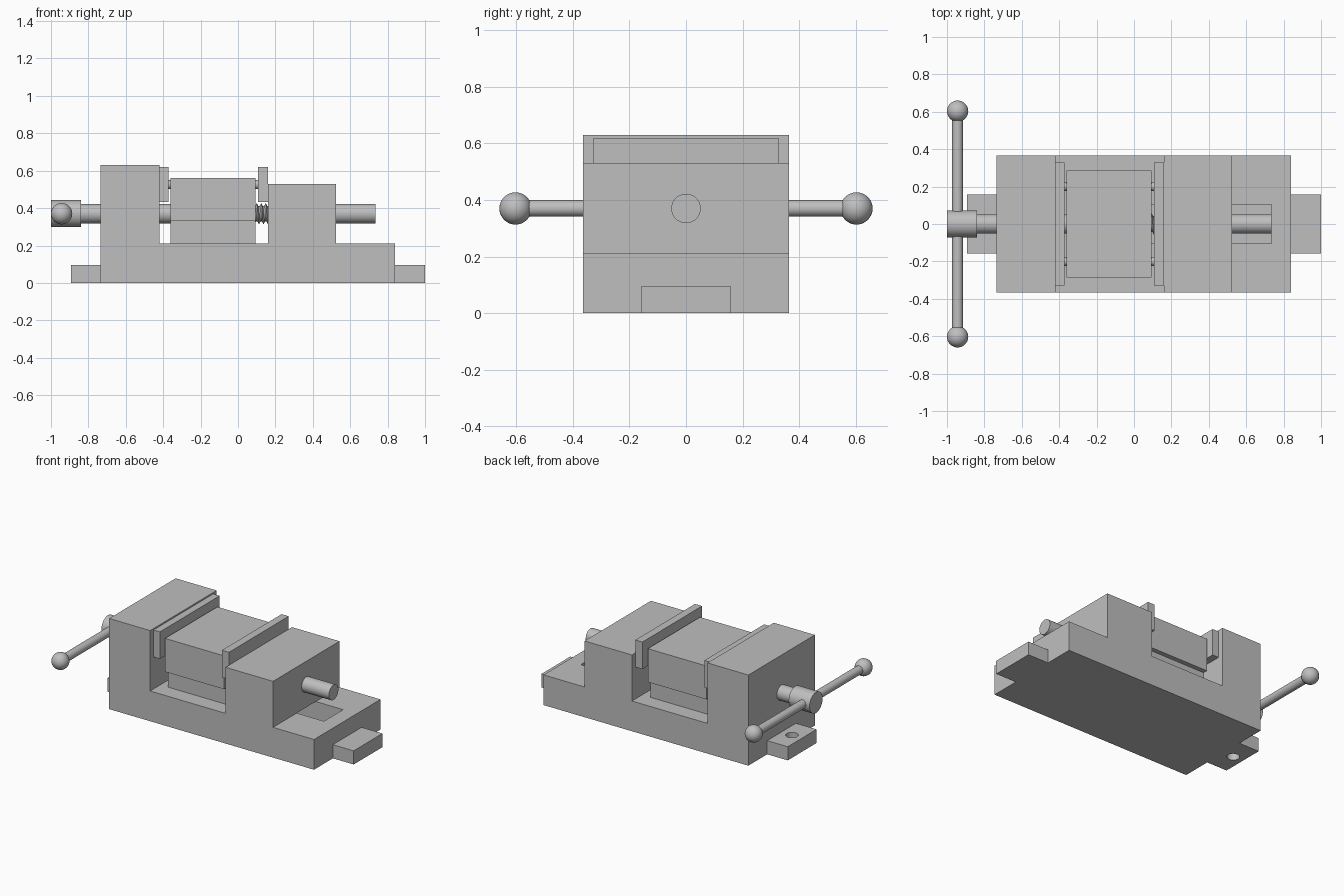
import bpy, bmesh, math
from mathutils import Matrix, Vector

if "Cube" in bpy.data.objects:
    bpy.data.objects.remove(bpy.data.objects["Cube"])

steel = bpy.data.materials.new("grey_steel")
steel.diffuse_color = (0.52, 0.52, 0.52, 1)
steel.use_nodes = True
steel.node_tree.nodes["Principled BSDF"].inputs["Base Color"].default_value = steel.diffuse_color


def finish(name, bm, smooth=False):
    bmesh.ops.recalc_face_normals(bm, faces=bm.faces)
    mesh = bpy.data.meshes.new(name)
    bm.to_mesh(mesh)
    bm.free()
    mesh.materials.append(steel)
    ob = bpy.data.objects.new(name, mesh)
    bpy.context.collection.objects.link(ob)
    if smooth:
        bpy.ops.object.select_all(action='DESELECT')
        ob.select_set(True)
        bpy.context.view_layer.objects.active = ob
        bpy.ops.object.shade_smooth_by_angle(angle=math.radians(35))
    return ob


def extrude_profile(name, pts, y0, y1):
    """Extrude an x/z outline along y."""
    bm = bmesh.new()
    face = bm.faces.new([bm.verts.new((x, y0, z)) for x, z in pts])
    out = bmesh.ops.extrude_face_region(bm, geom=[face])
    moved = [g for g in out["geom"] if isinstance(g, bmesh.types.BMVert)]
    bmesh.ops.translate(bm, verts=moved, vec=(0, y1 - y0, 0))
    return finish(name, bm)


def box(name, x0, x1, y0, y1, z0, z1):
    return extrude_profile(name, [(x0, z0), (x1, z0), (x1, z1), (x0, z1)], y0, y1)


def rod(name, a, b, r, sides=40):
    """Cylinder from point a to point b."""
    a, b = Vector(a), Vector(b)
    rot = Vector((0, 0, 1)).rotation_difference(b - a).to_matrix().to_4x4()
    bm = bmesh.new()
    bmesh.ops.create_cone(bm, cap_ends=True, segments=sides, radius1=r, radius2=r,
                          depth=(b - a).length,
                          matrix=Matrix.Translation((a + b) / 2) @ rot)
    return finish(name, bm, True)


def cut(ob, cutter):
    mod = ob.modifiers.new("cut", 'BOOLEAN')
    mod.operation = 'DIFFERENCE'
    mod.solver = 'EXACT'
    mod.object = cutter
    bpy.context.view_layer.objects.active = ob
    bpy.ops.object.modifier_apply(modifier=mod.name)
    bpy.data.objects.remove(cutter)


# Vice body with fixed jaw and screw block, slotted along the bed
body = extrude_profile("vice_body", [
    (-0.735, 0), (0.84, 0), (0.84, 0.21), (0.525, 0.21), (0.525, 0.53),
    (0.16, 0.53), (0.16, 0.21), (-0.42, 0.21), (-0.42, 0.63), (-0.735, 0.63)],
    -0.365, 0.365)
cut(body, box("slot_cutter", -0.34, 0.735, -0.105, 0.105, 0.08, 0.2105))

# Mounting lugs
left_lug = box("left_lug", -0.893, -0.735, -0.158, 0.158, 0, 0.095)
cut(left_lug, rod("hole_cutter", (-0.815, 0, -0.1), (-0.815, 0, 0.2), 0.04))
box("right_lug", 0.84, 1.0, -0.158, 0.158, 0, 0.095)

# Sliding block and its narrower foot
box("sliding_block", -0.36, 0.093, -0.287, 0.287, 0.33, 0.562)
box("sliding_foot", -0.36, 0.093, -0.255, 0.255, 0.211, 0.33)

# Jaw plates with bolt heads
box("left_jaw_plate", -0.42, -0.371, -0.328, 0.328, 0.432, 0.62)
box("right_jaw_plate", 0.106, 0.16, -0.328, 0.328, 0.432, 0.62)
for side, y in (("front", -0.2), ("back", 0.2)):
    rod(side + "_left_bolt", (-0.372, y, 0.526), (-0.36, y, 0.526), 0.024, 24)
    rod(side + "_right_bolt", (0.093, y, 0.526), (0.107, y, 0.526), 0.024, 24)

# Screw: smooth ends, thinner threaded core
Z = 0.37
rod("screw_left", (-0.85, 0, Z), (-0.3, 0, Z), 0.052)
rod("screw_core", (-0.3, 0, Z), (0.2, 0, Z), 0.042)
rod("screw_right", (0.2, 0, Z), (0.735, 0, Z), 0.052)

# Helical thread swept as a diamond section
bm = bmesh.new()
previous, steps, pitch = None, 24, 0.024
for i in range(steps * 5 + 1):
    a = math.tau * i / steps
    x = 0.07 + pitch * i / steps
    ring = [bm.verts.new((x + dx, r * math.cos(a), Z + r * math.sin(a)))
            for dx, r in ((-0.009, 0.04), (0, 0.057), (0.009, 0.04))]
    if previous:
        for k in range(3):
            n = (k + 1) % 3
            bm.faces.new((previous[k], previous[n], ring[n], ring[k]))
    else:
        bm.faces.new(ring)
    previous = ring
bm.faces.new(previous)
finish("screw_thread", bm, True)

# Screw head and cross handle with ball ends
rod("screw_head", (-1.0, 0, Z), (-0.84, 0, Z), 0.072)
rod("handle_bar", (-0.943, -0.6, Z), (-0.943, 0.6, Z), 0.029, 32)
for side, y in (("front", -0.603), ("back", 0.603)):
    bm = bmesh.new()
    bmesh.ops.create_uvsphere(bm, u_segments=32, v_segments=16, radius=0.057,
                              matrix=Matrix.Translation((-0.943, y, Z)))
    finish(side + "_handle_ball", bm, True)
